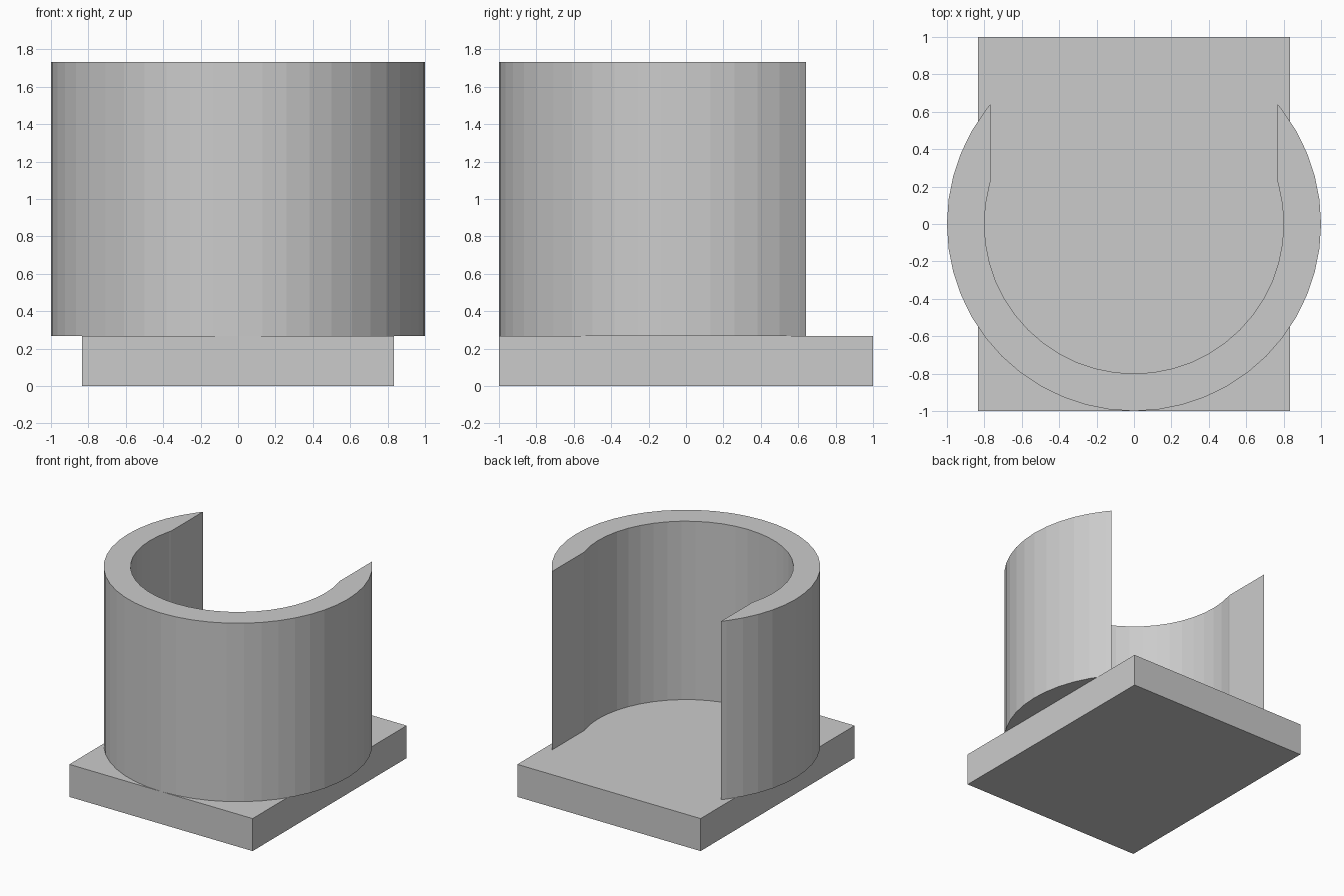
import bpy, bmesh, math

if "Cube" in bpy.data.objects:
    bpy.data.objects.remove(bpy.data.objects["Cube"])

BASE_H, TOP = 0.267, 1.733
OPENING = 0.767           # half width of the slot at the back
STEP = math.radians(7.5)  # 48-sided circle

grey = bpy.data.materials.new("grey")
grey.diffuse_color = (0.6, 0.6, 0.6, 1)
grey.use_nodes = True
grey.node_tree.nodes["Principled BSDF"].inputs["Base Color"].default_value = grey.diffuse_color


def extrude(name, points, z0, z1):
    """Solid prism from a flat outline."""
    bm = bmesh.new()
    face = bm.faces.new([bm.verts.new((x, y, z0)) for x, y in points])
    ext = bmesh.ops.extrude_face_region(bm, geom=[face], use_keep_orig=True)
    new = [v for v in ext["geom"] if isinstance(v, bmesh.types.BMVert)]
    bmesh.ops.translate(bm, verts=new, vec=(0, 0, z1 - z0))
    bmesh.ops.recalc_face_normals(bm, faces=bm.faces)
    mesh = bpy.data.meshes.new(name)
    bm.to_mesh(mesh)
    bm.free()
    mesh.materials.append(grey)
    obj = bpy.data.objects.new(name, mesh)
    bpy.context.collection.objects.link(obj)
    return obj


def arc(radius):
    """Arc around the front, ending where the slot cuts it on each side."""
    end = math.acos(OPENING / radius)
    n = math.floor(end / STEP)
    angles = [end] + [i * STEP for i in range(n, -24 - n - 1, -1)] + [-math.pi - end]
    return [(radius * math.cos(a), radius * math.sin(a)) for a in angles]


# Rectangular base plate
extrude("base_plate", [(-0.833, -1), (0.833, -1), (0.833, 1), (-0.833, 1)], 0, BASE_H)

# Open cylindrical wall with straight-cut back slot
extrude("open_ring_wall", arc(1.0) + arc(0.8)[::-1], BASE_H, TOP)
